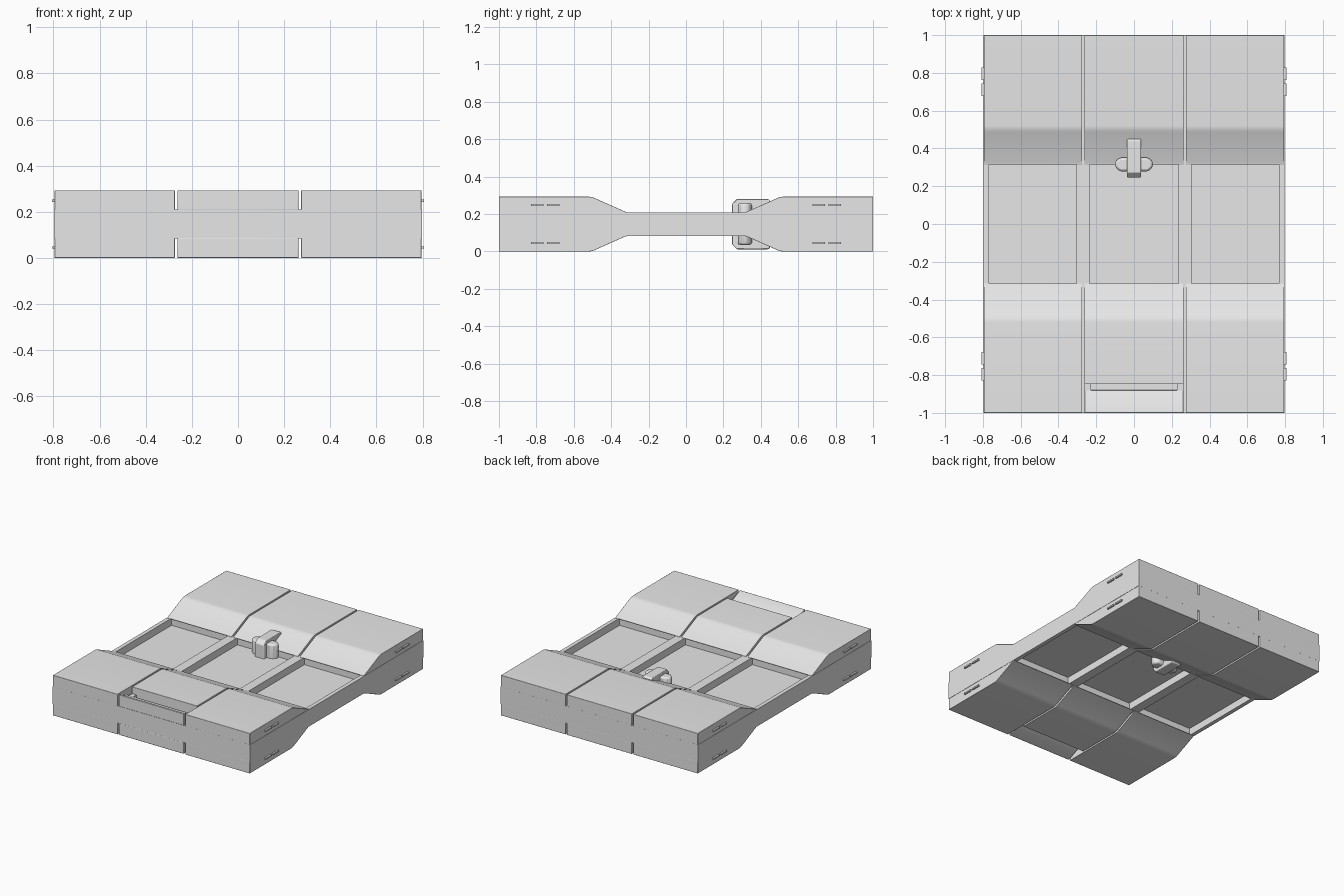
import bpy, bmesh, math

if "Cube" in bpy.data.objects:
    bpy.data.objects.remove(bpy.data.objects["Cube"])

H = 0.293            # overall height
MID = H / 2          # symmetry plane of upper and lower covers
Z0, Z1 = 0.084, 0.209  # core frame bottom and top

grey = bpy.data.materials.new("light grey")
grey.diffuse_color = (0.8, 0.8, 0.8, 1)
grey.use_nodes = True
grey.node_tree.nodes["Principled BSDF"].inputs["Base Color"].default_value = grey.diffuse_color


def finish(name, bm, bevel=0.0):
    bmesh.ops.recalc_face_normals(bm, faces=bm.faces)
    me = bpy.data.meshes.new(name)
    bm.to_mesh(me)
    bm.free()
    me.materials.append(grey)
    ob = bpy.data.objects.new(name, me)
    bpy.context.collection.objects.link(ob)
    if bevel:
        m = ob.modifiers.new("edge", 'BEVEL')
        m.width = bevel
        m.segments = 2
        m.limit_method = 'ANGLE'
        m.angle_limit = math.radians(40)
    bpy.ops.object.select_all(action='DESELECT')
    ob.select_set(True)
    bpy.context.view_layer.objects.active = ob
    bpy.ops.object.shade_smooth_by_angle(angle=math.radians(30))
    return ob


def extrude(name, pts, vec, bevel=0.0):
    """Closed planar outline pushed along a vector."""
    bm = bmesh.new()
    f = bm.faces.new([bm.verts.new(p) for p in pts])
    r = bmesh.ops.extrude_face_region(bm, geom=[f])
    bmesh.ops.translate(bm, vec=vec, verts=[v for v in r['geom'] if isinstance(v, bmesh.types.BMVert)])
    return finish(name, bm, bevel)


def box(name, x0, x1, y0, y1, z0, z1, bevel=0.0):
    return extrude(name, [(x0, y0, z0), (x1, y0, z0), (x1, y1, z0), (x0, y1, z0)],
                   (0, 0, z1 - z0), bevel)


def prism(name, x0, x1, yz, bevel=0.0):
    return extrude(name, [(x0, y, z) for y, z in yz], (x1 - x0, 0, 0), bevel)


# Core frame: two end blocks, four long ribs and a thin recessed floor
for side, s in (("front", -1), ("back", 1)):
    box(side + "_core", -0.797, 0.797, min(s * 0.33, s), max(s * 0.33, s), Z0, Z1)
for name, a, b in (("left_rail", -0.797, -0.768), ("left_rib", -0.305, -0.235),
                   ("right_rib", 0.235, 0.305), ("right_rail", 0.768, 0.797)):
    box(name, a, b, -0.33, 0.33, Z0, Z1)
box("floor_panel", -0.77, 0.77, -0.34, 0.34, MID - 0.01, MID + 0.01)


# Covers: bent shells over each bay, at both ends, above and below
def cover_profile(end):
    return [(end, Z1 - 0.001), (end, H), (0.52, H), (0.508, H - 0.001), (0.497, H - 0.004),
            (0.486, H - 0.0085), (0.325, Z1 + 0.004), (0.315, Z1 + 0.002), (0.315, Z1 - 0.001)]


BAYS = (("left", -0.795, -0.274), ("centre", -0.262, 0.262), ("right", 0.274, 0.795))
for level in ("upper", "lower"):
    def z_of(z):
        return z if level == "upper" else H - z
    for side, s in (("front", -1), ("back", 1)):
        for bay, a, b in BAYS:
            short = side == "front" and bay == "centre"
            prof = cover_profile(0.848 if short else 1.0)
            prism(f"{level}_{side}_{bay}_cover", a, b, [(s * y, z_of(z)) for y, z in prof], 0.006)
    # Inward sloping flap behind the front wall
    flap = [(-1, Z1 - 0.001), (-1, H), (-0.99, H), (-0.88, 0.243), (-0.88, Z1 - 0.001)]
    prism(f"{level}_front_flap", -0.262, 0.262, [(y, z_of(z)) for y, z in flap], 0.003)
    # Rib tips inside the narrow front slot
    for s, n in ((-1, "left"), (1, "right")):
        x = sorted((s * 0.228, s * 0.262))
        za, zb = sorted((z_of(Z1 - 0.002), z_of(0.243)))
        box(f"{level}_{n}_slot_tip", x[0], x[1], -0.885, -0.84, za, zb)

# Side tabs
for s, n in ((-1, "left"), (1, "right")):
    for y in (-0.795, -0.71, 0.71, 0.795):
        for z in (0.045, H - 0.045):
            x = sorted((s * 0.78, s * 0.807))
            box(n + "_tab", x[0], x[1], y - 0.033, y + 0.033, z - 0.005, z + 0.005)

# Latch: faceted body with a spine whose arms hook over the back slope
body = [(-0.1, 0.302), (-0.075, 0.278), (0.075, 0.278), (0.1, 0.302),
        (0.1, 0.33), (0.075, 0.352), (-0.075, 0.352), (-0.1, 0.33)]
extrude("latch_body", [(x, y, 0.035) for x, y in body], (0, 0, H - 0.07), 0.012)
half = [(0.247, 0.255), (0.272, 0.281), (0.44, 0.281), (0.45, 0.272), (0.45, 0.25), (0.36, 0.2)]
spine = half + [(y, H - z) for y, z in reversed(half)]
prism("latch_spine", -0.037, 0.037, spine, 0.004)
